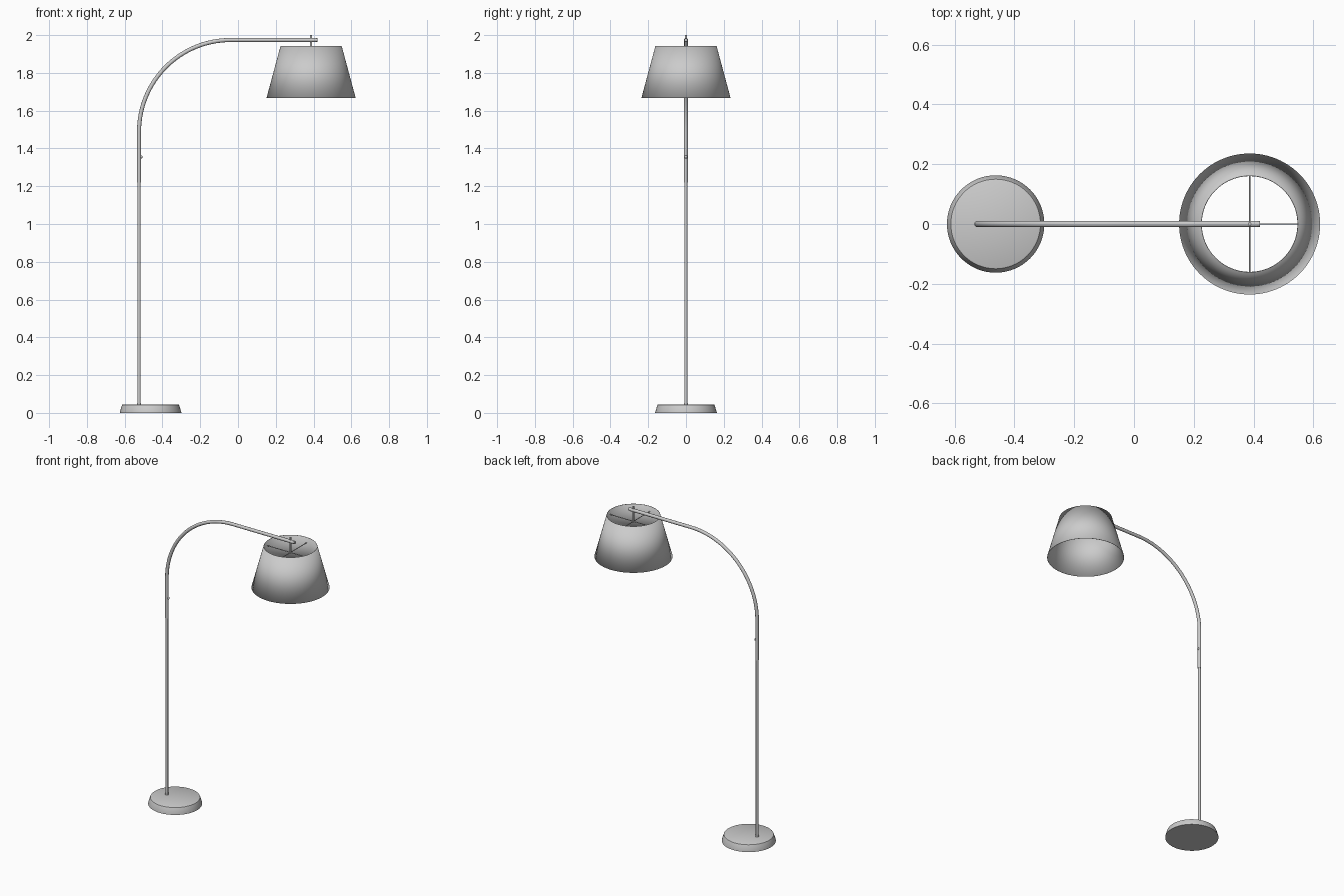
import bpy, math
from mathutils import Vector

if "Cube" in bpy.data.objects:
    bpy.data.objects.remove(bpy.data.objects["Cube"])

POLE_X, SHADE_X, ARM_Z, BEND = -0.524, 0.387, 1.974, 0.485


def smooth(obj, angle=35):
    bpy.ops.object.select_all(action='DESELECT')
    obj.select_set(True)
    bpy.context.view_layer.objects.active = obj
    bpy.ops.object.shade_smooth_by_angle(angle=math.radians(angle))


def lathe(name, profile, x, n=64):
    """Revolve (radius, z) points about a vertical axis; radius 0 closes the end."""
    verts, rings, faces = [], [], []
    for r, z in profile:
        k = 1 if r == 0 else n
        rings.append([len(verts) + i for i in range(k)])
        verts += [(r * math.cos(2 * math.pi * i / n), r * math.sin(2 * math.pi * i / n), z) for i in range(k)]
    for a, b in zip(rings, rings[1:]):
        for i in range(n):
            q = [a[i % len(a)], a[(i + 1) % len(a)], b[(i + 1) % len(b)], b[i % len(b)]]
            faces.append(list(dict.fromkeys(q)))
    mesh = bpy.data.meshes.new(name)
    mesh.from_pydata(verts, [], faces)
    obj = bpy.data.objects.new(name, mesh)
    obj.location.x = x
    bpy.context.collection.objects.link(obj)
    smooth(obj)
    return obj


def tube(name, points, radius):
    """Round capped tube swept along a path."""
    curve = bpy.data.curves.new(name, 'CURVE')
    curve.dimensions = '3D'
    curve.bevel_depth, curve.bevel_resolution, curve.use_fill_caps = radius, 4, True
    spline = curve.splines.new('POLY')
    spline.points.add(len(points) - 1)
    for p, co in zip(spline.points, points):
        p.co = (*co, 1)
    obj = bpy.data.objects.new(name, curve)
    bpy.context.collection.objects.link(obj)
    bpy.ops.object.select_all(action='DESELECT')
    obj.select_set(True)
    bpy.context.view_layer.objects.active = obj
    bpy.ops.object.convert(target='MESH')
    obj = bpy.context.view_layer.objects.active
    smooth(obj)
    return obj


# Weighted round base
lathe("base", [(0, 0), (0.163, 0), (0.163, 0.004), (0.152, 0.039),
               (0.150, 0.043), (0.146, 0.045), (0, 0.045)], -0.463)

# Lower pole, with a small collar at the base
tube("lower_pole", [(POLE_X, 0, 0.03), (POLE_X, 0, 1.41)], 0.0085)
tube("pole_collar", [(POLE_X, 0, 0.04), (POLE_X, 0, 0.052)], 0.0105)

# Upper tube: straight sleeve, quarter bend, horizontal arm
bend = [(POLE_X + BEND * (1 - math.cos(t)), 0, ARM_Z - BEND + BEND * math.sin(t))
        for t in (math.pi / 2 * i / 32 for i in range(33))]
tube("arm", [(POLE_X, 0, 1.22)] + bend + [(0.412, 0, ARM_Z)], 0.0108)
tube("arm_end_cap", [(0.408, 0, ARM_Z), (0.421, 0, ARM_Z)], 0.0095)

# Height locking knob
bpy.ops.mesh.primitive_uv_sphere_add(segments=16, ring_count=10, radius=0.008,
                                     location=(POLE_X + 0.011, 0, 1.355))
knob = bpy.context.object
knob.name = "locking_knob"
smooth(knob)

# Hanging rod through the arm
tube("hanging_rod", [(SHADE_X, 0, 1.895), (SHADE_X, 0, 2.0)], 0.006)

# Open tapered shade
shade = lathe("shade", [(0.236, 1.667), (0.162, 1.942)], SHADE_X, 96)
mod = shade.modifiers.new("thickness", 'SOLIDIFY')
mod.thickness, mod.offset = 0.002, -1

# Spokes holding the shade
hub = Vector((SHADE_X, 0, 1.90))
for i in range(4):
    a = i * math.pi / 2
    tube(f"shade_spoke_{i + 1}", [hub, hub + Vector((math.cos(a), math.sin(a), 0)) * 0.171], 0.0025)
